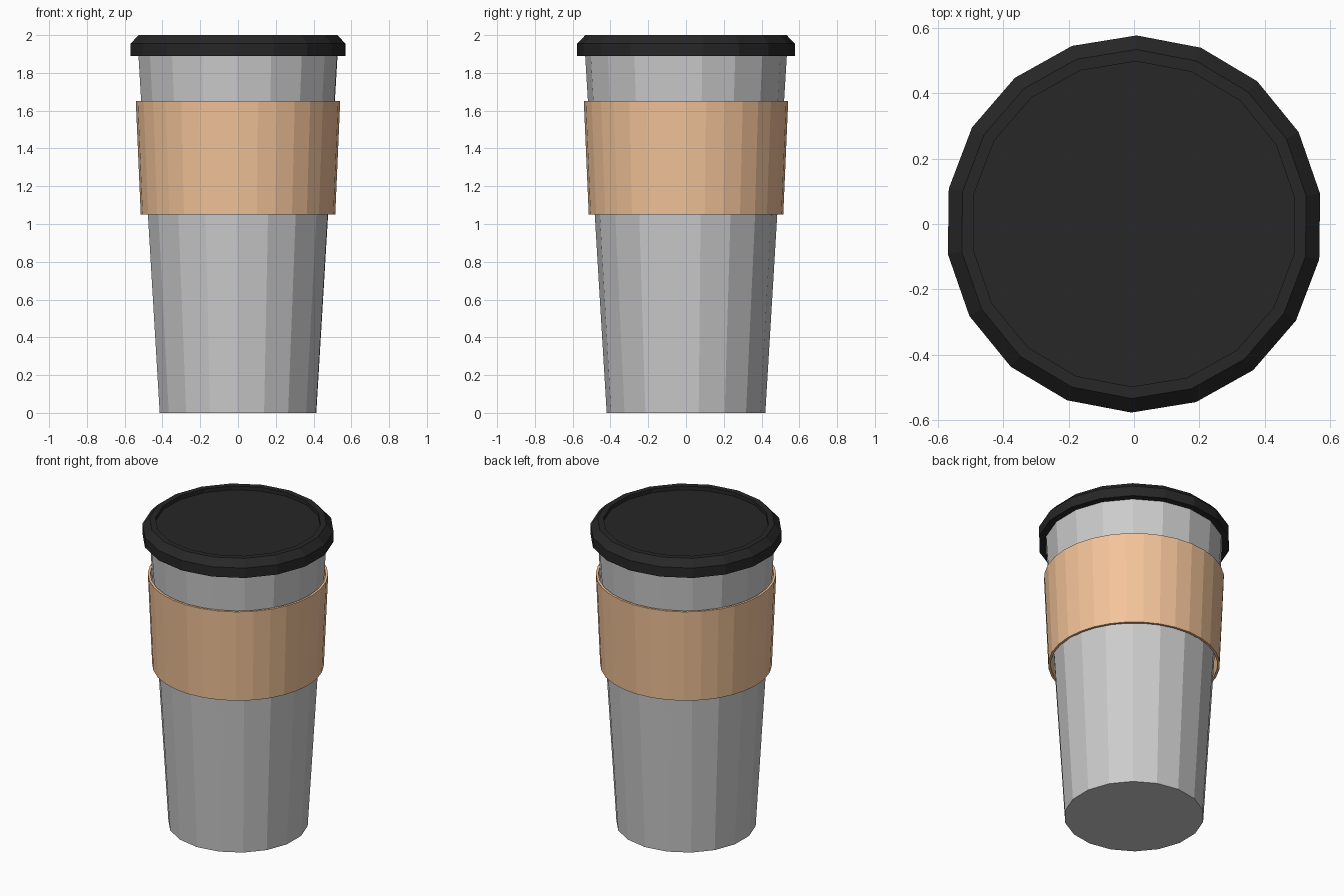
import bpy
import bmesh
from math import cos, sin, tau, radians

if "Cube" in bpy.data.objects:
    bpy.data.objects.remove(bpy.data.objects["Cube"])


def material(name, rgb):
    mat = bpy.data.materials.new(name)
    mat.diffuse_color = (*rgb, 1)
    mat.use_nodes = True
    mat.node_tree.nodes["Principled BSDF"].inputs["Base Color"].default_value = mat.diffuse_color
    return mat


def lathe(name, profile, sides, start=0.0, closed=False, mat=None):
    """Revolve (radius, z) points around z; open profiles get end caps."""
    bm = bmesh.new()
    rings = [[bm.verts.new((r * cos(start + tau * i / sides),
                            r * sin(start + tau * i / sides), z))
              for i in range(sides)] for r, z in profile]
    pairs = list(zip(rings, rings[1:]))
    if closed:
        pairs.append((rings[-1], rings[0]))
    for a, b in pairs:
        for i in range(sides):
            j = (i + 1) % sides
            bm.faces.new((a[i], a[j], b[j], b[i]))
    if not closed:
        bm.faces.new(rings[0])
        bm.faces.new(rings[-1])
    bmesh.ops.recalc_face_normals(bm, faces=bm.faces)
    mesh = bpy.data.meshes.new(name)
    bm.to_mesh(mesh)
    bm.free()
    obj = bpy.data.objects.new(name, mesh)
    bpy.context.collection.objects.link(obj)
    if mat:
        mesh.materials.append(mat)
    return obj


black = material("black_plastic", (0.02, 0.02, 0.02))
tan = material("tan_cardboard", (0.9, 0.55, 0.32))
turn = radians(89.2)

# Tapered cup
lathe("cup_body", [(0.42, 0), (0.535, 1.91)], 18, turn)

# Thin sleeve standing slightly off the cup
lathe("sleeve", [(0.515, 1.05), (0.541, 1.65), (0.526, 1.65), (0.50, 1.05)],
      32, closed=True, mat=tan)

# Lid with chamfered rim and shallow recessed top
lathe("lid", [(0.53, 1.89), (0.576, 1.89), (0.576, 1.955), (0.533, 2.0),
              (0.497, 2.0), (0.497, 1.975)], 18, turn, mat=black)
